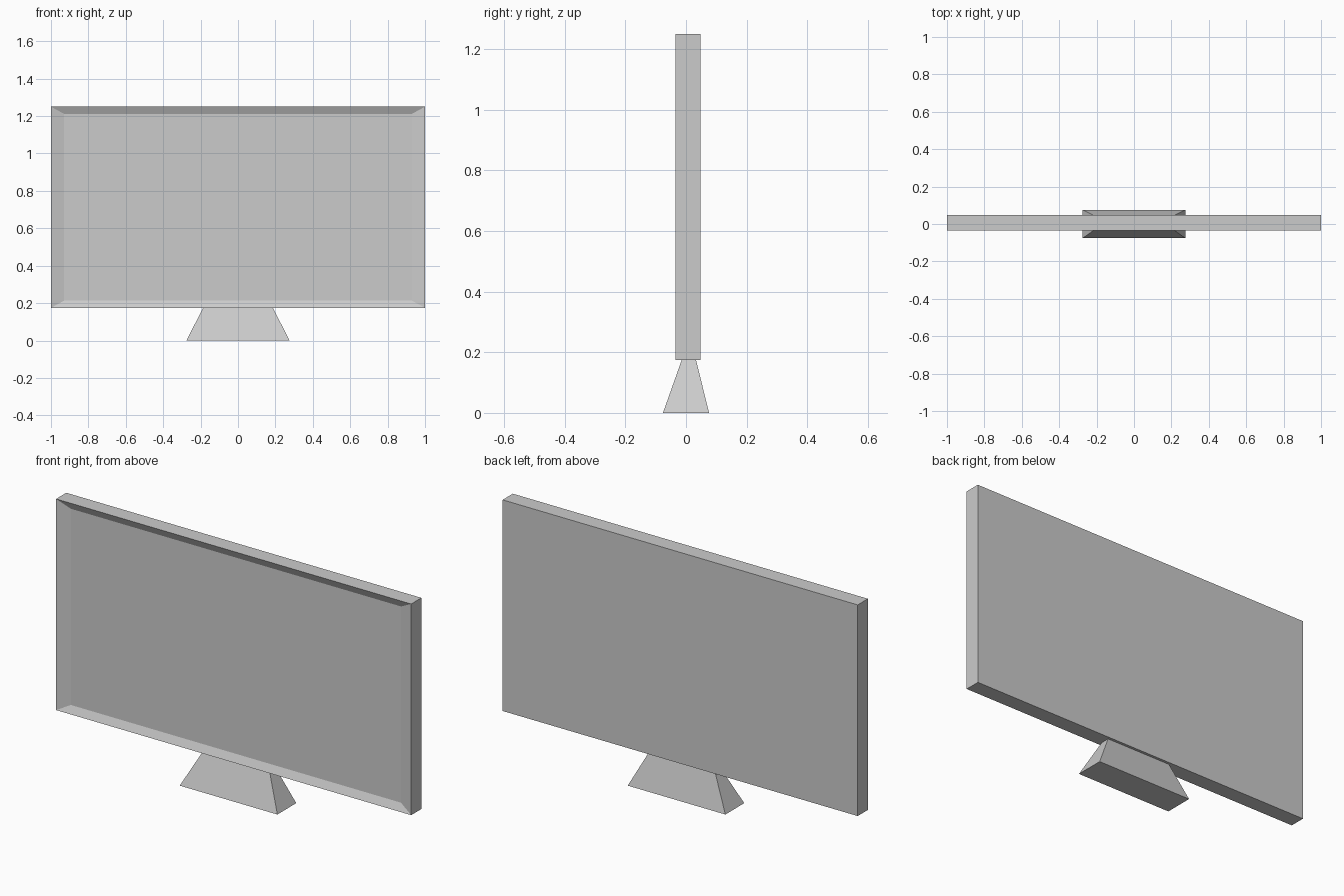
import bpy, bmesh

if "Cube" in bpy.data.objects:
    bpy.data.objects.remove(bpy.data.objects["Cube"])


def rect(bm, x, y0, y1, z0, z1, flat):
    # Four corners: horizontal loop at z0 when flat, upright loop at y0 otherwise
    if flat:
        pts = [(-x, y0, z0), (x, y0, z0), (x, y1, z0), (-x, y1, z0)]
    else:
        pts = [(-x, y0, z0), (x, y0, z0), (x, y0, z1), (-x, y0, z1)]
    return [bm.verts.new(p) for p in pts]


def loft(name, loops, flat):
    # Closed solid through a series of rectangles (half width, y0, y1, z0, z1)
    bm = bmesh.new()
    rings = [rect(bm, *loop, flat) for loop in loops]
    for a, b in zip(rings, rings[1:]):
        for i in range(4):
            j = (i + 1) % 4
            bm.faces.new((a[i], a[j], b[j], b[i]))
    bm.faces.new(rings[0][::-1])
    bm.faces.new(rings[-1])
    bmesh.ops.recalc_face_normals(bm, faces=bm.faces)
    mesh = bpy.data.meshes.new(name)
    bm.to_mesh(mesh)
    bm.free()
    obj = bpy.data.objects.new(name, mesh)
    bpy.context.collection.objects.link(obj)
    return obj


# Screen panel: back, front rim, then sunken display with sloping bezel
loft("screen_panel", [
    (1.0, 0.047, 0, 0.175, 1.25),
    (1.0, -0.035, 0, 0.175, 1.25),
    (0.93, -0.017, 0, 0.213, 1.212),
], flat=False)

# Tapered stand
loft("stand", [
    (0.275, -0.076, 0.076, 0.0, 0),
    (0.187, -0.014, 0.033, 0.175, 0),
], flat=True)
